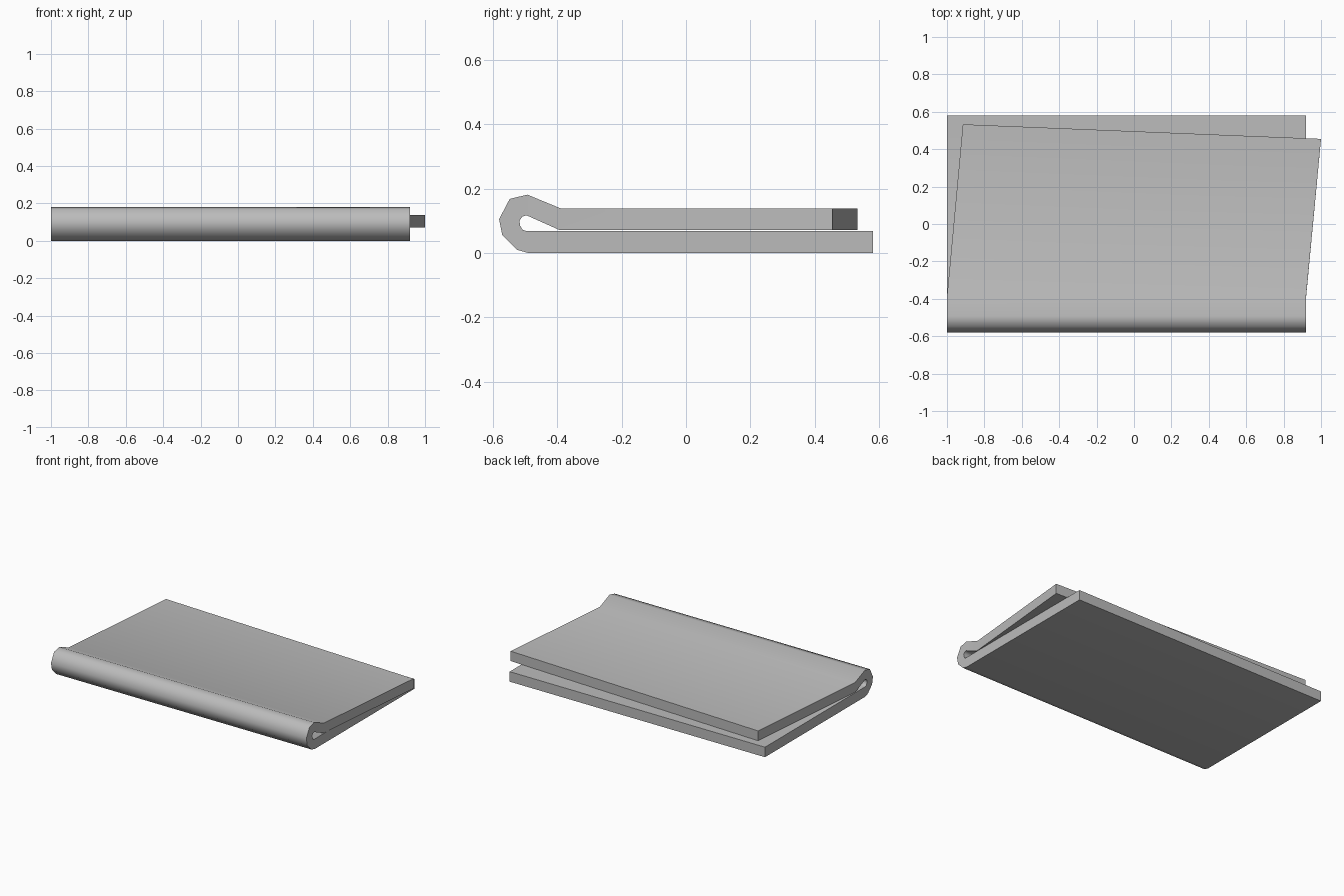
import bpy, bmesh, math

cube = bpy.data.objects.get("Cube")
if cube:
    bpy.data.objects.remove(cube, do_unlink=True)

# Plain grey sheet material
grey = bpy.data.materials.new("plain_grey")
grey.use_nodes = True
colour = (0.5, 0.5, 0.5, 1)
grey.diffuse_color = colour
grey.node_tree.nodes["Principled BSDF"].inputs["Base Color"].default_value = colour

LEFT, RIGHT = -1.0, 0.92

# Folded section: outer (y, z) and inner (y, z), from the base round the fold
fold = [
    ((0.58, 0), (0.58, 0.068)),
    ((-0.49, 0), (-0.495, 0.068)),
    ((-0.525, 0.01), (-0.507, 0.072)),
    ((-0.57, 0.055), (-0.515, 0.085)),
    ((-0.58, 0.105), (-0.517, 0.1)),
    ((-0.547, 0.168), (-0.508, 0.113)),
    ((-0.492, 0.181), (-0.495, 0.117)),
    ((-0.388, 0.138), (-0.392, 0.071)),
]
bm = bmesh.new()


def station(outer, inner):
    """Four corners of the sheet: outer and inner at each end."""
    return [bm.verts.new(p) for p in (
        (LEFT, *outer), (RIGHT, *outer), (RIGHT, *inner), (LEFT, *inner))]


stations = [station(o, i) for o, i in fold]

# Skewed far edge of the upper flap
stations.append([bm.verts.new(p) for p in (
    (-0.915, 0.533, 0.138), (1.0, 0.455, 0.138),
    (1.0, 0.455, 0.071), (-0.915, 0.533, 0.071))])

# Skin between stations and close both free edges
for a, b in zip(stations, stations[1:]):
    for i in range(4):
        j = (i + 1) % 4
        bm.faces.new((a[i], a[j], b[j], b[i]))
bm.faces.new(stations[0])
bm.faces.new(stations[-1])
bmesh.ops.recalc_face_normals(bm, faces=bm.faces)

mesh = bpy.data.meshes.new("folded_sheet")
bm.to_mesh(mesh)
bm.free()
mesh.materials.append(grey)
sheet = bpy.data.objects.new("folded_sheet", mesh)
bpy.context.collection.objects.link(sheet)

# Smooth fold with crisp rims
bpy.ops.object.select_all(action="DESELECT")
sheet.select_set(True)
bpy.context.view_layer.objects.active = sheet
bpy.ops.object.shade_smooth_by_angle(angle=math.radians(60))
